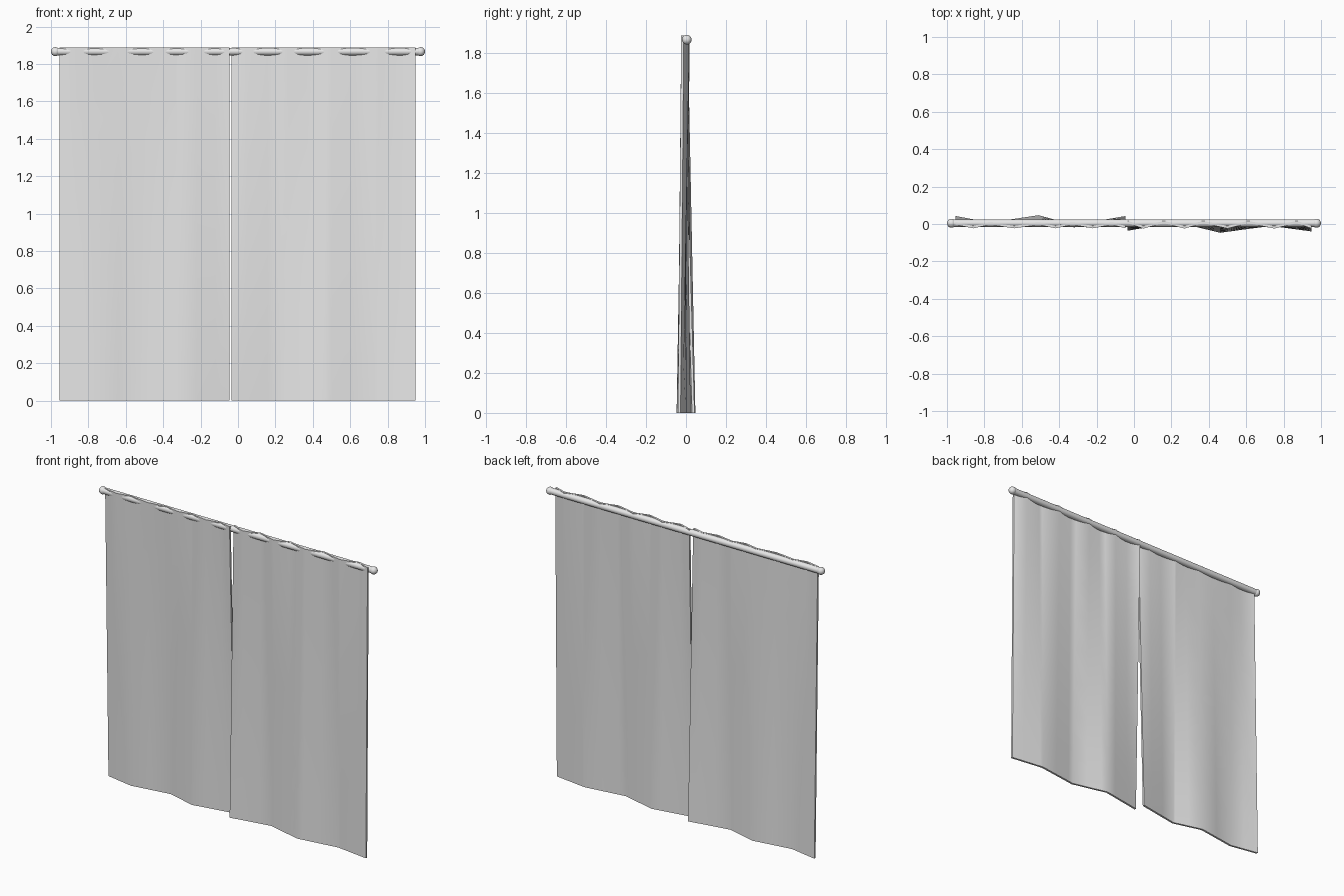
import bpy, bmesh, math

cube = bpy.data.objects.get("Cube")
if cube:
    bpy.data.objects.remove(cube, do_unlink=True)

# One plain grey for fabric and rod
grey = bpy.data.materials.new("light_grey")
grey.use_nodes = True
grey.diffuse_color = (0.8, 0.8, 0.8, 1)
grey.node_tree.nodes["Principled BSDF"].inputs["Base Color"].default_value = (0.8, 0.8, 0.8, 1)

HEIGHT, THICKNESS, ROWS = 1.887, 0.013, 8
ROD_Y, ROD_Z = 0.004, 1.866


def finish(bm, name):
    bmesh.ops.recalc_face_normals(bm, faces=bm.faces)
    mesh = bpy.data.meshes.new(name)
    bm.to_mesh(mesh)
    bm.free()
    mesh.materials.append(grey)
    obj = bpy.data.objects.new(name, mesh)
    bpy.context.collection.objects.link(obj)
    bpy.ops.object.select_all(action="DESELECT")
    obj.select_set(True)
    bpy.context.view_layer.objects.active = obj
    bpy.ops.object.shade_smooth_by_angle(angle=math.radians(35))
    return obj


def depth_at(line, x):
    """Depth on a folded line of (x, y) points."""
    for (x0, y0), (x1, y1) in zip(line, line[1:]):
        if x <= x1:
            return y0 + (y1 - y0) * (x - x0) / (x1 - x0)
    return line[-1][1]


def curtain(name, top, hem):
    """Thin cloth blending from tight folds at the rod to wide folds at the hem."""
    xs = sorted({x for x, y in top + hem})
    bm = bmesh.new()
    layers = []
    for offset in (0, THICKNESS):
        grid = []
        for r in range(ROWS + 1):
            t = r / ROWS
            grid.append([bm.verts.new((x, offset + depth_at(hem, x) * (1 - t)
                                       + depth_at(top, x) * t, HEIGHT * t)) for x in xs])
        for low, high in zip(grid, grid[1:]):
            for i in range(len(xs) - 1):
                bm.faces.new((low[i], low[i + 1], high[i + 1], high[i]))
        layers.append(grid)
    # Close the rim between the two cloth layers
    def rim(g):
        return (g[0] + [row[-1] for row in g[1:]] + g[-1][-2::-1]
                + [row[0] for row in g[-2:0:-1]])
    a, b = rim(layers[0]), rim(layers[1])
    for i in range(len(a)):
        j = (i + 1) % len(a)
        bm.faces.new((a[i], a[j], b[j], b[i]))
    return finish(bm, name)


def folds(xs, start_y, other_y):
    return [(x, other_y if i % 2 else start_y) for i, x in enumerate(xs)]


# Curtain panels
curtain("right_curtain",
        folds([-0.955, -0.86, -0.77, -0.64, -0.51, -0.42, -0.33, -0.22, -0.12, -0.045],
              -0.004, -0.023),
        [(-0.955, 0.03), (-0.77, -0.005), (-0.51, 0.034), (-0.32, -0.018), (-0.045, 0.03)])
curtain("left_curtain",
        folds([-0.035, 0.05, 0.16, 0.27, 0.37, 0.5, 0.61, 0.75, 0.87, 0.95],
              0.004, -0.024),
        [(-0.035, -0.036), (0.23, 0.01), (0.46, -0.047), (0.73, -0.01), (0.95, -0.04)])

# Rod
bm = bmesh.new()
bmesh.ops.create_cone(bm, cap_ends=True, segments=24, radius1=0.02, radius2=0.02, depth=1.95)
rod = finish(bm, "curtain_rod")
rod.rotation_euler = (0, math.pi / 2, 0)
rod.location = (0, ROD_Y, ROD_Z)

# Ball ends
for side, name in ((1, "left_finial"), (-1, "right_finial")):
    bm = bmesh.new()
    bmesh.ops.create_uvsphere(bm, u_segments=24, v_segments=12, radius=0.024)
    finish(bm, name).location = (side * 0.976, ROD_Y, ROD_Z)
